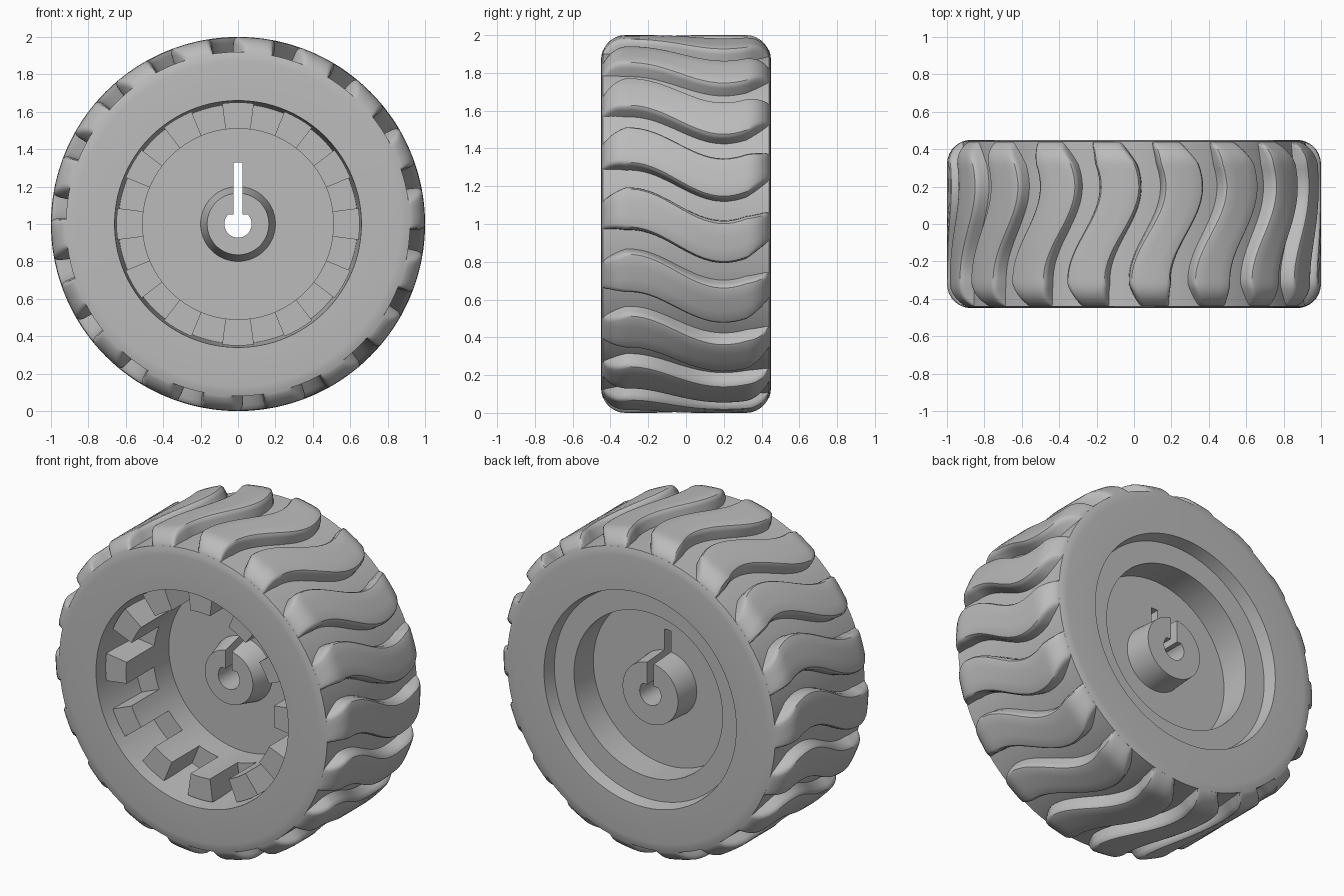
import bpy, bmesh
from math import sin, cos, pi, radians, sqrt
from mathutils import Vector

if "Cube" in bpy.data.objects:
    bpy.data.objects.remove(bpy.data.objects["Cube"])

CENTRE = Vector((0, 0, 1))
TREADS, TEETH = 18, 12
HALF_WIDTH, CORNER, GROOVE = 0.45, 0.13, 0.92

grey = bpy.data.materials.new("mid_grey")
grey.use_nodes = True
grey.diffuse_color = (0.5, 0.5, 0.5, 1)
grey.node_tree.nodes["Principled BSDF"].inputs["Base Color"].default_value = (0.5, 0.5, 0.5, 1)


def polar(r, y, angle):
    return CENTRE + Vector((r * cos(angle), y, r * sin(angle)))


def finish(bm, name):
    bmesh.ops.recalc_face_normals(bm, faces=bm.faces)
    mesh = bpy.data.meshes.new(name)
    bm.to_mesh(mesh)
    bm.free()
    mesh.materials.append(grey)
    obj = bpy.data.objects.new(name, mesh)
    bpy.context.collection.objects.link(obj)
    return obj


def smooth(obj, angle):
    bpy.ops.object.select_all(action='DESELECT')
    obj.select_set(True)
    bpy.context.view_layer.objects.active = obj
    bpy.ops.object.shade_smooth_by_angle(angle=radians(angle))


def loft(bm, rings):
    """Skin closed sections and cap both ends."""
    rows = [[bm.verts.new(p) for p in ring] for ring in rings]
    n = len(rows[0])
    for a, b in zip(rows, rows[1:]):
        for i in range(n):
            j = (i + 1) % n
            bm.faces.new((a[i], a[j], b[j], b[i]))
    bm.faces.new(rows[0])
    bm.faces.new(rows[-1])


def outer_radius(y):
    """Rounded-corner outline of the tyre."""
    over = max(0, abs(y) - (HALF_WIDTH - CORNER))
    return 1 - CORNER + sqrt(max(0, CORNER ** 2 - over ** 2))


# Wheel body: hub, web, rim steps and tyre carcass in one lathe profile
profile = [(0, -.09), (.165, -.09), (.2, .05), (.51, .05), (.51, -.1), (.64, -.1),
           (.66, -.45), (.87, -.45), (.897, -.447), (.92, -.44),
           (.92, .44), (.897, .447), (.87, .45), (.66, .45), (.645, .37),
           (.51, .37), (.51, .18), (.2, .18), (.19, .35), (0, .35)]
bm = bmesh.new()
verts = [bm.verts.new(polar(r, y, 0)) for r, y in profile]
edges = [bm.edges.new(pair) for pair in zip(verts, verts[1:])]
bmesh.ops.spin(bm, geom=verts + edges, cent=CENTRE, axis=(0, 1, 0),
               angle=2 * pi, steps=108)
bmesh.ops.remove_doubles(bm, verts=bm.verts, dist=1e-4)
wheel = finish(bm, "wheel_body")

# Flat-topped shaft hole with a long key slot, cut right through
HOLE, FLAT, SLOT, SLOT_TOP = 0.073, 0.05, 0.023, 0.33
start = math_start = radians(43)
outline = [(SLOT, FLAT), (SLOT, SLOT_TOP), (-SLOT, SLOT_TOP), (-SLOT, FLAT)]
for i in range(25):
    a = pi - start + (pi + 2 * start) * i / 24
    outline.append((HOLE * cos(a), HOLE * sin(a)))
bm = bmesh.new()
loft(bm, [[CENTRE + Vector((x, y, z)) for x, z in outline] for y in (-1, 1)])
cutter = finish(bm, "shaft_cutter")
cutter.hide_render = True

cut = wheel.modifiers.new("shaft_hole", 'BOOLEAN')
cut.operation, cut.solver, cut.object = 'DIFFERENCE', 'EXACT', cutter
bpy.ops.object.select_all(action='DESELECT')
wheel.select_set(True)
bpy.context.view_layer.objects.active = wheel
bpy.ops.object.modifier_apply(modifier=cut.name)
bpy.data.objects.remove(cutter)
smooth(wheel, 25)

# Drive teeth standing on the front rim step
bm = bmesh.new()
for k in range(TEETH):
    mid = 2 * pi * k / TEETH
    spread = [mid + radians(7.5) * t / 2 for t in (-2, -1, 0, 1, 2)]

    def section(y):
        return ([polar(.51, y, a) for a in spread]
                + [polar(.65, y, a) for a in reversed(spread)])
    loft(bm, [section(-.37), section(-.09)])
teeth = finish(bm, "drive_teeth")
smooth(teeth, 25)


# Wavy tread blocks with rounded shoulders
def tread_section(y, base_angle):
    r = outer_radius(y)
    mid = base_angle + radians(19.6 - 5.3 * sin(pi * (y + .05) / .5))
    half = 5 + 2 * min(1, (HALF_WIDTH - abs(y)) / .13)
    low = min(GROOVE, r) - .03
    fillet = min(.03, (r - low) * .4)
    side = [(half, low), (half - .4, r - fillet), (half - .7, r - fillet * .45),
            (half - 1.2, r - fillet * .12), (half - 2, r), (half * .3, r)]
    pts = [polar(h, y, mid - radians(d)) for d, h in side]
    return pts + [polar(h, y, mid + radians(d)) for d, h in reversed(side)]


inner = HALF_WIDTH - CORNER
shoulder = [inner + CORNER * sin(radians(a)) for a in (0, 12, 24, 36, 48, 58, 67)]
straight = [inner * (i / 10 - 1) for i in range(1, 20)]
stations = [-y for y in reversed(shoulder)] + straight + shoulder
bm = bmesh.new()
for k in range(TREADS):
    loft(bm, [tread_section(y, 2 * pi * k / TREADS) for y in stations])
treads = finish(bm, "tyre_treads")
smooth(treads, 35)
